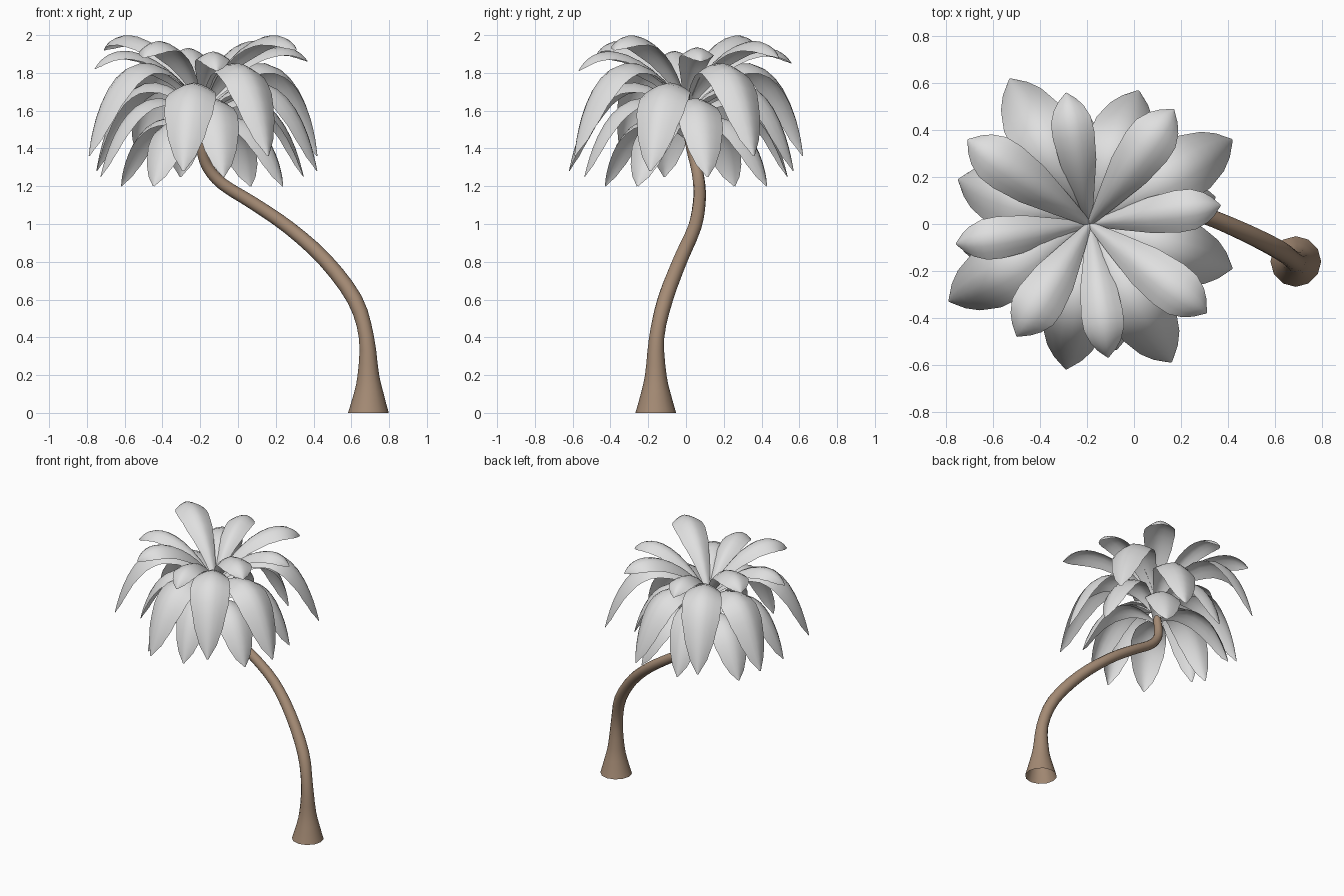
import bpy, bmesh, math
from mathutils import Vector

if "Cube" in bpy.data.objects:
    bpy.data.objects.remove(bpy.data.objects["Cube"])


def material(name, rgb):
    m = bpy.data.materials.new(name)
    m.diffuse_color = (*rgb, 1)
    m.use_nodes = True
    m.node_tree.nodes["Principled BSDF"].inputs["Base Color"].default_value = m.diffuse_color
    return m


BARK = material("brown bark", (0.37, 0.255, 0.175))
LEAF = material("pale grey leaf", (0.74, 0.74, 0.74))


def finish(bm, name, mat):
    me = bpy.data.meshes.new(name)
    bm.to_mesh(me)
    bm.free()
    me.materials.append(mat)
    for p in me.polygons:
        p.use_smooth = True
    ob = bpy.data.objects.new(name, me)
    bpy.context.collection.objects.link(ob)
    return ob


def skin(bm, rows, closed=False):
    for a, b in zip(rows, rows[1:]):
        n = len(a)
        for i in range(n if closed else n - 1):
            j = (i + 1) % n
            bm.faces.new((a[i], a[j], b[j], b[i]))


def smooth_path(pts, steps=3):
    """Catmull-Rom curve through the points"""
    p = [Vector(q) for q in pts]
    p = [2 * p[0] - p[1]] + p + [2 * p[-1] - p[-2]]
    res = []
    for a, b, c, d in zip(p, p[1:], p[2:], p[3:]):
        for s in range(steps):
            t = s / steps
            res.append(.5 * (2 * b + (c - a) * t + (2 * a - 5 * b + 4 * c - d) * t * t
                             + (3 * b - a - 3 * c + d) * t ** 3))
    return res + [p[-2]]


# Leaning trunk: x, y, z, radius along its centre line
PATH = smooth_path([
    (.69, -.16, 0, .108), (.692, -.16, .08, .085), (.69, -.16, .2, .057),
    (.68, -.155, .4, .04), (.618, -.11, .6, .041), (.46, -.03, .81, .039),
    (.27, .045, .98, .036), (.08, .07, 1.11, .034), (-.08, .07, 1.21, .032),
    (-.16, .055, 1.3, .03), (-.19, .03, 1.4, .029), (-.19, 0, 1.56, .027)])
bm = bmesh.new()
rows = []
for k, q in enumerate(PATH):
    d = PATH[min(k + 1, len(PATH) - 1)].xyz - PATH[max(k - 1, 0)].xyz
    if k < 2:
        d = Vector((0, 0, 1))
    u = Vector((0, 1, 0)).cross(d).normalized()
    v = d.cross(u).normalized()
    rows.append([bm.verts.new(q.xyz + q.w * (u * math.cos(t) + v * math.sin(t)))
                 for t in (i * math.tau / 12 for i in range(12))])
skin(bm, rows, True)
finish(bm, "trunk", BARK)

# Fronds: arched blades, widest past the middle, edges curled down
CX, CY = -.19, 0.0
OUTLINE = [(0, .12), (.2, .5), (.4, .86), (.6, 1), (.75, .96), (.88, .72), (.95, .44), (1, .04)]


def blade_width(t):
    for (a, fa), (b, fb) in zip(OUTLINE, OUTLINE[1:]):
        if t <= b:
            return fa + (fb - fa) * (t - a) / (b - a)
    return OUTLINE[-1][1]


def frond(name, angle, reach, z, width, sag):
    """z = four heights of the arch's control points; reach = radius of the tip"""
    bm = bmesh.new()
    rows = []
    radii = (0, .32 * reach, .8 * reach, reach)
    out = Vector((math.cos(angle), math.sin(angle), 0))
    side = Vector((-out.y, out.x, 0))
    m = 6
    for t in (0, .1, .2, .3, .4, .5, .6, .68, .75, .82, .88, .92, .95, .98, 1):
        w = (1 - t) ** 3, 3 * t * (1 - t) ** 2, 3 * t * t * (1 - t), t ** 3
        c = out * sum(a * b for a, b in zip(w, radii))
        c.z = sum(a * b for a, b in zip(w, z))
        q = [(1 - t) ** 2, 2 * t * (1 - t), t * t]
        tan = out * sum(q[i] * (radii[i + 1] - radii[i]) for i in range(3))
        tan.z = sum(q[i] * (z[i + 1] - z[i]) for i in range(3))
        nor = tan.cross(side).normalized()
        half = width / 2 * blade_width(t)
        rows.append([bm.verts.new(Vector((CX, CY, 0)) + c + side * half * s
                                  - nor * half * sag * abs(s) ** 1.6)
                     for s in (2 * i / m - 1 for i in range(m + 1))])
    skin(bm, rows)
    finish(bm, name, LEAF)


def ring(name, tips, heights, width, sag):
    """fronds ending at the given (x, y) tips, heights per frond in turn"""
    for i, (x, y) in enumerate(tips):
        dx, dy = x - CX, y - CY
        frond(f"{name}_{i}", math.atan2(dy, dx), math.hypot(dx, dy),
              heights[i % len(heights)], width, sag)


# Raised crown fronds: four high ones, four flatter ones between them
ring("crown_frond", [(-.71, .36), (.17, .49), (.31, -.38), (-.5, -.48)],
     [(1.64, 1.96, 2.1, 1.92), (1.64, 1.94, 2.07, 1.88)], .215, .5)
ring("side_frond", [(-.29, .56), (.37, .08), (-.11, -.57), (-.76, -.085)],
     [(1.62, 1.9, 2.03, 1.85), (1.62, 1.9, 2.03, 1.86),
      (1.62, 1.89, 2.02, 1.81), (1.62, 1.89, 2.02, 1.82)], .18, .5)

# Long drooping fronds
ring("long_frond", [(-.53, .62), (.42, .36), (.16, -.59), (-.79, -.33)],
     [(1.6, 1.93, 2.02, 1.36)], .27, .45)
ring("middle_frond", [(.02, .57), (.42, -.19), (-.29, -.62), (-.75, .19)],
     [(1.57, 1.82, 1.88, 1.28)], .27, .45)


# Hanging fronds under the crown
def hanging(first, reach):
    return [(CX + reach * math.cos(math.radians(first + 90 * i)),
             CY + reach * math.sin(math.radians(first + 90 * i))) for i in range(4)]


ring("lower_frond", hanging(-168, .55), [(1.52, 1.76, 1.73, 1.25)], .24, .42)
ring("hanging_frond", hanging(-121, .5), [(1.46, 1.64, 1.6, 1.2)], .24, .42)
